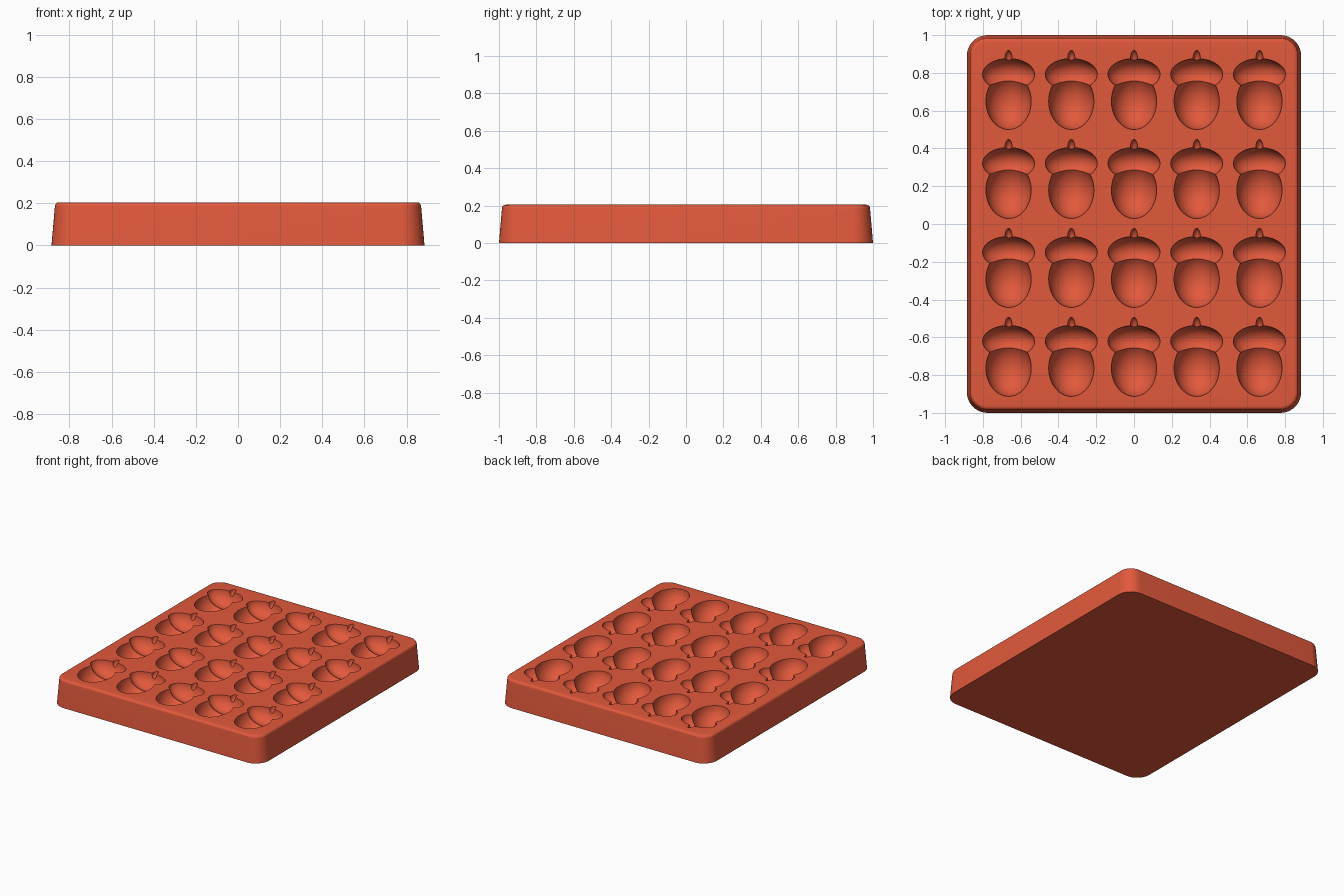
import bpy, bmesh, math
from mathutils import Matrix, Vector

cube = bpy.data.objects.get("Cube")
if cube:
    bpy.data.objects.remove(cube, do_unlink=True)

HEIGHT = 0.205
COLUMNS = [-0.664, -0.332, 0, 0.332, 0.664]
ROWS = [0.705 - 0.471 * i for i in range(4)]

# Terracotta silicone
mat = bpy.data.materials.new("terracotta_red")
mat.use_nodes = True
color = (0.76, 0.10, 0.045, 1)
mat.diffuse_color = color
shader = mat.node_tree.nodes["Principled BSDF"]
shader.inputs["Base Color"].default_value = color
shader.inputs["Roughness"].default_value = 0.6


def make_object(name, bm):
    bmesh.ops.recalc_face_normals(bm, faces=bm.faces)
    mesh = bpy.data.meshes.new(name)
    bm.to_mesh(mesh)
    bm.free()
    mesh.materials.append(mat)
    obj = bpy.data.objects.new(name, mesh)
    bpy.context.collection.objects.link(obj)
    return obj


def rounded_ring(bm, inset, z, radius=0.11, steps=10):
    """One rounded rectangle of vertices, inset from the footprint."""
    ring = []
    for k, (sx, sy) in enumerate([(1, 1), (-1, 1), (-1, -1), (1, -1)]):
        cx, cy = sx * (0.885 - radius), sy * (1 - radius)
        for i in range(steps + 1):
            a = math.pi / 2 * (k + i / steps)
            r = radius - inset
            ring.append(bm.verts.new((cx + r * math.cos(a), cy + r * math.sin(a), z)))
    return ring


# Tray block: drafted walls with a rounded top rim
bm = bmesh.new()
draft, rim = 0.016, 0.02
profile = [(0, 0)]
for i in range(7):
    a = math.pi / 2 * i / 6
    profile.append((draft + rim * (1 - math.cos(a)), HEIGHT - rim + rim * math.sin(a)))
rings = [rounded_ring(bm, inset, z) for inset, z in profile]
for low, high in zip(rings, rings[1:]):
    for i in range(len(low)):
        j = (i + 1) % len(low)
        bm.faces.new((low[i], low[j], high[j], high[i]))
bm.faces.new(rings[0])
bm.faces.new(rings[-1])
tray = make_object("mold_tray", bm)


def cavity_cutter(name, y_offset, semi_axes, segments):
    """One ellipsoid per cavity, sunk into the tray top."""
    bm = bmesh.new()
    for y in ROWS:
        for x in COLUMNS:
            place = Matrix.Translation(Vector((x, y + y_offset, HEIGHT + 0.0023)))
            scale = Matrix.Diagonal((*semi_axes, 1))
            bmesh.ops.create_uvsphere(bm, u_segments=segments, v_segments=segments // 2,
                                      radius=1, matrix=place @ scale)
    obj = make_object(name, bm)
    obj.hide_render = True
    return obj


# Acorn cavities: nut, cap and stem
cutters = [
    cavity_cutter("nut_cutter", -0.055, (0.12, 0.15, 0.13), 48),
    cavity_cutter("cap_cutter", 0.087, (0.138, 0.084, 0.10), 48),
    cavity_cutter("stem_cutter", 0.165, (0.02, 0.05, 0.04), 20),
]
for cutter in cutters:
    mod = tray.modifiers.new(cutter.name, "BOOLEAN")
    mod.operation = "DIFFERENCE"
    mod.solver = "EXACT"
    mod.object = cutter

# Apply the cuts and drop the cutters
bpy.context.view_layer.update()
graph = bpy.context.evaluated_depsgraph_get()
carved = bpy.data.meshes.new_from_object(tray.evaluated_get(graph))
tray.modifiers.clear()
tray.data = carved
for cutter in cutters:
    bpy.data.objects.remove(cutter, do_unlink=True)

bpy.ops.object.select_all(action="DESELECT")
tray.select_set(True)
bpy.context.view_layer.objects.active = tray
bpy.ops.object.shade_smooth_by_angle(angle=math.radians(30))
